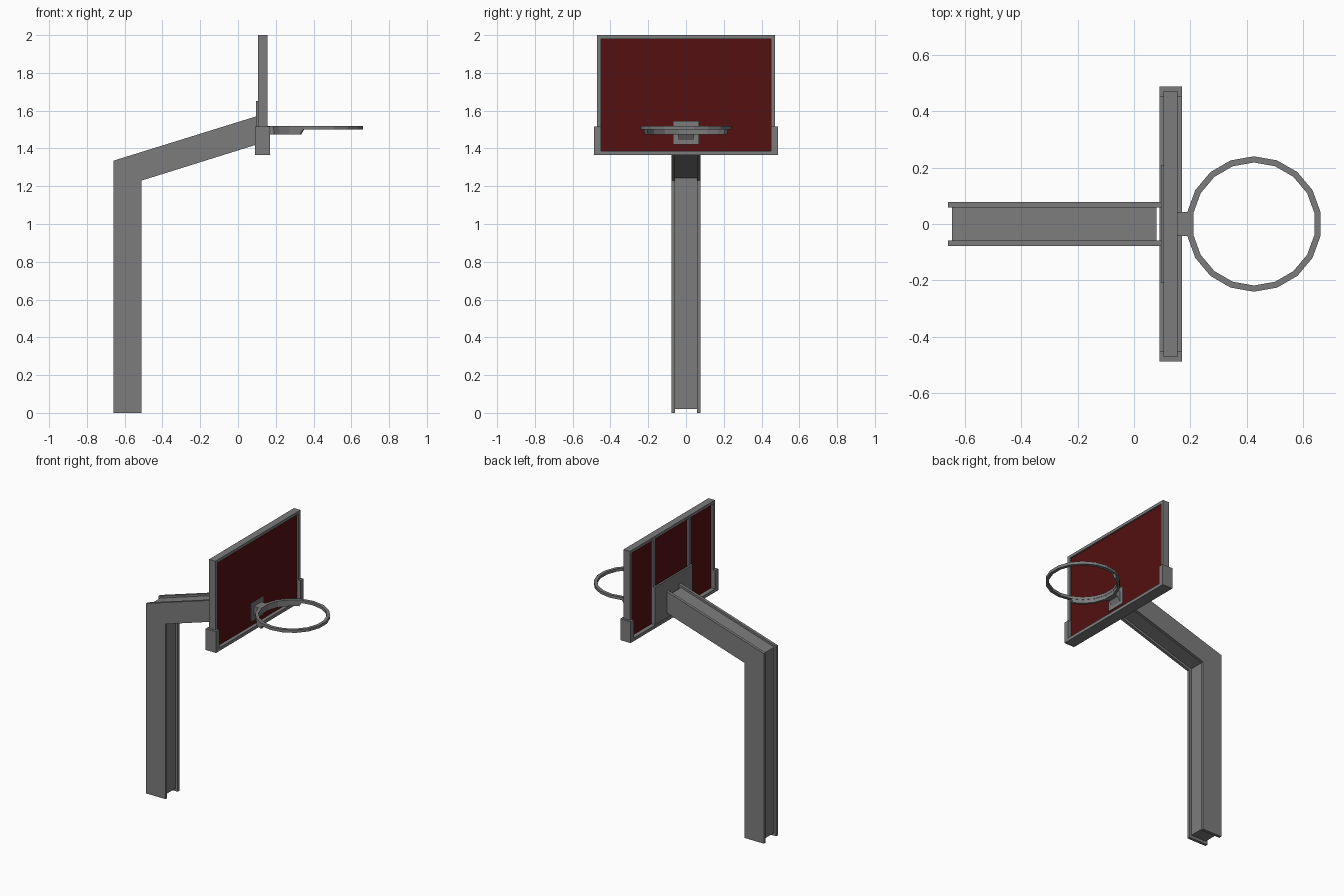
import bpy, bmesh, math

old = bpy.data.objects.get("Cube")
if old:
    bpy.data.objects.remove(old, do_unlink=True)


def material(name, color):
    m = bpy.data.materials.new(name)
    m.diffuse_color = color
    m.use_nodes = True
    m.node_tree.nodes["Principled BSDF"].inputs["Base Color"].default_value = color
    return m


STEEL = material("grey steel", (0.2, 0.2, 0.2, 1))
RED = material("dark red", (0.09, 0.005, 0.005, 1))


def finish(name, bm, mat):
    bmesh.ops.recalc_face_normals(bm, faces=bm.faces)
    mesh = bpy.data.meshes.new(name)
    bm.to_mesh(mesh)
    bm.free()
    mesh.materials.append(mat)
    obj = bpy.data.objects.new(name, mesh)
    bpy.context.scene.collection.objects.link(obj)
    return obj


def box(name, x, y, z, mat=STEEL):
    bm = bmesh.new()
    bmesh.ops.create_cube(bm, size=1)
    for v in bm.verts:
        for i, (lo, hi) in enumerate((x, y, z)):
            v.co[i] = hi if v.co[i] > 0 else lo
    return finish(name, bm, mat)


def extrude_y(name, profile, y0, y1):
    """Solid from an x-z outline swept across y."""
    bm = bmesh.new()
    face = bm.faces.new([bm.verts.new((x, y0, z)) for x, z in profile])
    out = bmesh.ops.extrude_face_region(bm, geom=[face])
    for v in out["geom"]:
        if isinstance(v, bmesh.types.BMVert):
            v.co.y = y1
    return finish(name, bm, STEEL)


def ring(name, r_in, r_out, z0, z1, first, last, steps, taper=0):
    """Faceted ring or arc; taper shortens the lower edge at open ends."""
    closed = last - first == 360
    bm = bmesh.new()
    loops = []
    for i in range(steps if closed else steps + 1):
        a = first + (last - first) * i / steps
        end = taper * ((i == 0) - (i == steps))
        loop = []
        for r, z, shift in ((r_in, z0, end), (r_out, z0, end), (r_out, z1, 0), (r_in, z1, 0)):
            t = math.radians(a + shift)
            loop.append(bm.verts.new((0.425 + r * math.cos(t), r * math.sin(t), z)))
        loops.append(loop)
    pairs = list(zip(loops, loops[1:]))
    if closed:
        pairs.append((loops[-1], loops[0]))
    else:
        bm.faces.new(loops[0])
        bm.faces.new(loops[-1])
    for a, b in pairs:
        for k in range(4):
            n = (k + 1) % 4
            bm.faces.new((a[k], a[n], b[n], b[k]))
    return finish(name, bm, STEEL)


# Bent post: recessed core between two side plates
side = [(-0.66, 0), (-0.51, 0), (-0.51, 1.23), (0.097, 1.42), (0.097, 1.57), (-0.66, 1.335)]
core = [(-0.645, 0.02), (-0.525, 0.02), (-0.525, 1.243), (0.08, 1.431), (0.08, 1.55), (-0.645, 1.325)]
extrude_y("post_core", core, -0.058, 0.058)
for label, s in (("left", 1), ("right", -1)):
    extrude_y(f"post_side_{label}", side, s * 0.058, s * 0.078)

    # Board uprights, rear ribs and lower corner guards
    def span(a, b):
        return sorted((s * a, s * b))
    box(f"frame_side_{label}", (0.105, 0.155), span(0.45, 0.472), (1.38, 2))
    box(f"rear_rib_{label}", (0.108, 0.125), span(0.185, 0.21), (1.38, 1.98))
    box(f"corner_guard_{label}", (0.09, 0.17), span(0.45, 0.487), (1.365, 1.515))

# Board
box("frame_top", (0.105, 0.155), (-0.45, 0.45), (1.98, 2))
box("bottom_guard", (0.09, 0.17), (-0.45, 0.45), (1.365, 1.387))
box("board_panel", (0.12, 0.145), (-0.455, 0.455), (1.38, 1.985), RED)
box("rear_mount_plate", (0.095, 0.108), (-0.21, 0.21), (1.387, 1.65))

# Hoop, its rear support arc and bracket
box("hoop_plate", (0.14, 0.153), (-0.07, 0.07), (1.42, 1.545))
bracket = [(0.15, 1.44), (0.172, 1.475), (0.2, 1.475), (0.2, 1.518), (0.15, 1.518)]
extrude_y("hoop_bracket", bracket, -0.042, 0.042)
ring("hoop_rim", 0.218, 0.24, 1.5, 1.52, 90, 450, 18)
ring("hoop_support", 0.22, 0.238, 1.475, 1.5, 110, 250, 7, taper=4)
